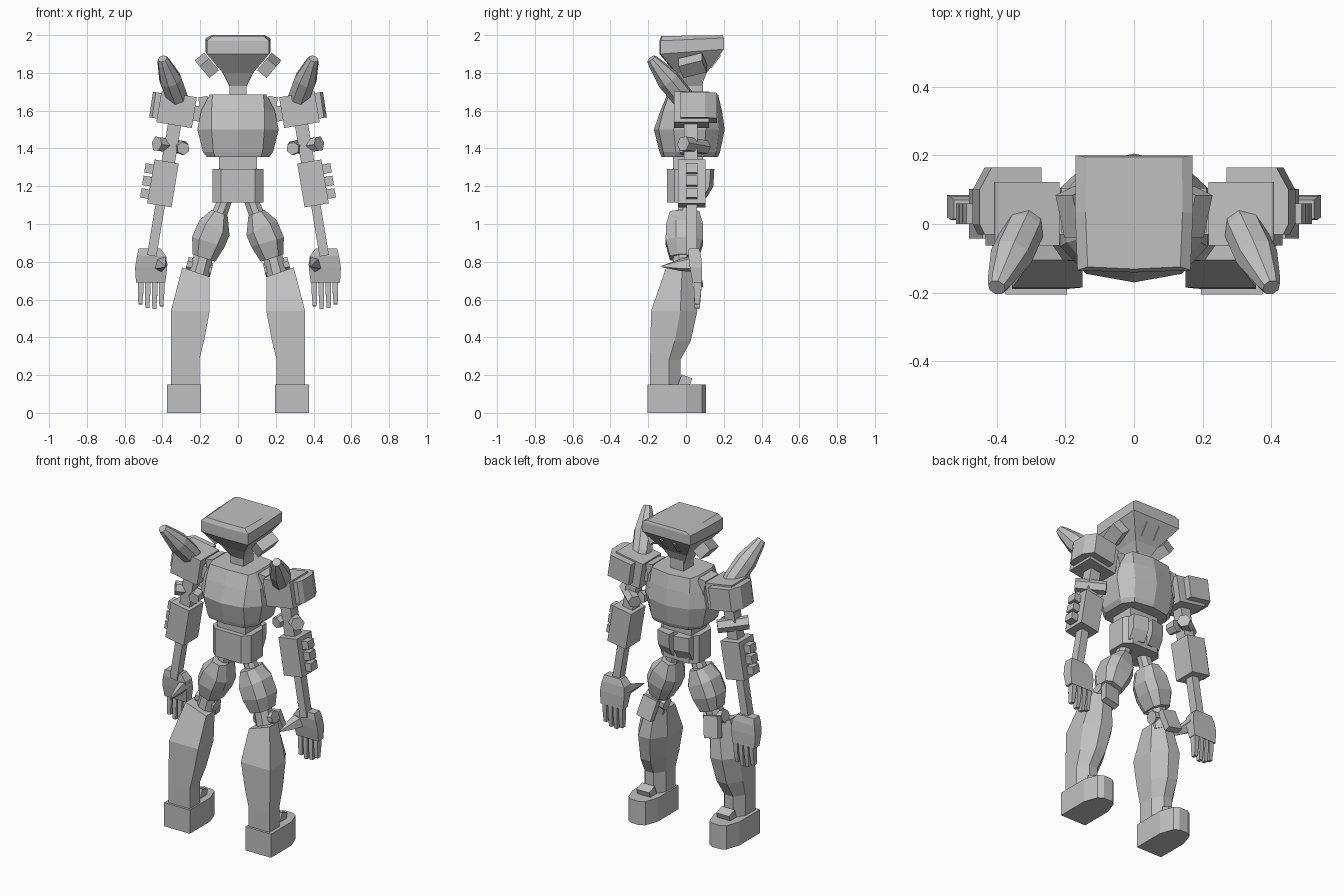
import bpy, bmesh, math
from mathutils import Vector, Matrix

if "Cube" in bpy.data.objects:
    bpy.data.objects.remove(bpy.data.objects["Cube"])

grey = bpy.data.materials.new("plain_grey")
grey.diffuse_color = (0.53, 0.53, 0.53, 1)
grey.use_nodes = True
grey.node_tree.nodes["Principled BSDF"].inputs["Base Color"].default_value = grey.diffuse_color


def finish(name, bm, mirror):
    bmesh.ops.recalc_face_normals(bm, faces=bm.faces)
    me = bpy.data.meshes.new(name)
    bm.to_mesh(me)
    bm.free()
    me.materials.append(grey)
    ob = bpy.data.objects.new(name, me)
    bpy.context.collection.objects.link(ob)
    if mirror:
        ob.modifiers.new("mirror", 'MIRROR').use_mirror_merge = False


def loft(name, rings, mirror=True):
    """Skin a list of equal-length point rings and cap both ends."""
    bm = bmesh.new()
    vs = [[bm.verts.new(p) for p in r] for r in rings]
    n = len(vs[0])
    for a, b in zip(vs, vs[1:]):
        for i in range(n):
            j = (i + 1) % n
            bm.faces.new((a[i], a[j], b[j], b[i]))
    bm.faces.new(vs[0])
    bm.faces.new(vs[-1])
    finish(name, bm, mirror)


def box(name, c, size, rx=0, ry=0, mirror=True):
    bm = bmesh.new()
    m = (Matrix.Translation(c) @ Matrix.Rotation(math.radians(ry), 4, 'Y')
         @ Matrix.Rotation(math.radians(rx), 4, 'X') @ Matrix.Diagonal((*size, 1)))
    bmesh.ops.create_cube(bm, size=1, matrix=m)
    finish(name, bm, mirror)


def tube(name, p0, p1, prof, sides=6, squash=1.0):
    """Tapered bar from p0 to p1; prof lists (fraction, radius)."""
    p0, p1 = Vector(p0), Vector(p1)
    d = p1 - p0
    u = d.cross(Vector((0, 1, 0.01))).normalized()
    v = d.cross(u).normalized()
    rings = []
    for t, r in prof:
        angs = [2 * math.pi * (i + .5) / sides for i in range(sides)]
        rings.append([p0 + d * t + u * r * math.cos(a) + v * r * squash * math.sin(a) for a in angs])
    loft(name, rings)


def octo(z, w, inner, f, fs, b, bs):
    """Eight-sided ring with a ridge at the front and back."""
    return [(0, f, z), (inner, fs, z), (w, fs * .45, z), (w, bs * .6, z), (inner, bs, z), (0, b, z),
            (-inner, bs, z), (-w, bs * .6, z), (-w, fs * .45, z), (-inner, fs, z)]


def head_ring(zf, zb, xf, xb, f, b):
    zm = (zf + zb) / 2
    return [(-xf, f, zf), (0, f - .006, zf), (xf, f, zf), (xb * 1.01, (f + b) / 2, zm),
            (xb, b, zb), (0, b, zb), (-xb, b, zb), (-xb * 1.01, (f + b) / 2, zm)]


# head and neck
loft("head", [head_ring(1.73, 1.73, .045, .045, -.01, .08),
              head_ring(1.80, 1.80, .08, .08, -.05, .11),
              head_ring(1.90, 1.925, .165, .17, -.135, .2),
              head_ring(1.97, 1.985, .165, .17, -.135, .2),
              head_ring(1.995, 2.0, .135, .14, -.125, .195)], False)
box("ear_pod", (.165, .035, 1.84), (.065, .13, .085), rx=18, ry=40)
box("rear_vent", (.045, .158, 1.862), (.022, .008, .085), rx=-36)
box("neck", (0, .04, 1.70), (.09, .10, .1), mirror=False)

# torso
loft("torso", [octo(1.355, .165, .12, -.13, -.115, .17, .15),
               octo(1.38, .185, .13, -.14, -.12, .18, .16),
               octo(1.50, .215, .14, -.17, -.145, .205, .175),
               octo(1.60, .195, .14, -.135, -.12, .19, .165),
               octo(1.685, .15, .135, -.10, -.09, .17, .15)], False)
box("collar_side", (.175, .04, 1.61), (.05, .13, .13), ry=10)
box("waist", (0, .01, 1.32), (.2, .16, .14), mirror=False)


def pelvis_ring(z):
    return [(-.09, -.10, z), (.09, -.10, z), (.135, -.06, z), (.135, .06, z),
            (.09, .10, z), (-.09, .10, z), (-.135, .06, z), (-.135, -.06, z)]


loft("pelvis", [pelvis_ring(1.115), pelvis_ring(1.29)], False)
loft("rear_skirt", [[(.015, .08, z), (.11, .07, z), (.11, y - .02, z), (.015, y, z)]
                    for z, y in ((1.14, .11), (1.2, .145), (1.29, .15))])

# thighs and knees
tube("hip_joint", (.065, 0, 1.14), (.11, 0, 1.02), [(0, .04), (1, .045)], 8)


def thigh_ring(xa, za, xb, zb, f, b):
    def at(t, y):
        return (xa + (xb - xa) * t, y, za + (zb - za) * t)
    return [at(0, f * .5), at(.22, f), at(.78, f), at(1, f * .5),
            at(1, b * .5), at(.78, b), at(.22, b), at(0, b * .5)]


loft("thigh", [thigh_ring(.055, 1.045, .14, 1.075, -.085, .07),
               thigh_ring(.045, .94, .205, 1.02, -.105, .09),
               thigh_ring(.07, .88, .243, .93, -.108, .09),
               thigh_ring(.12, .80, .24, .84, -.085, .065)])
tube("knee_joint", (.18, -.015, .84), (.215, -.02, .7), [(0, .055), (1, .06)], 8)
tube("knee_pin", (.14, -.01, .755), (.27, -.01, .79), [(0, .04), (1, .04)], 8)
box("knee_back_plate", (.225, .055, .735), (.10, .04, .13), rx=14, ry=-12)


# lower legs
def shin_ring(z, xi, xo, f, m, b, slope=0):
    w, c = xo - xi, (xi + xo) / 2
    return [(xi, f, z - slope), (xo, f, z + slope), (xo, m, z + slope),
            (c + w * .2, b, z), (c - w * .2, b, z), (xi, m, z - slope)]


loft("lower_leg", [shin_ring(.13, .205, .355, -.19, -.09, -.03),
                   shin_ring(.28, .205, .355, -.19, -.09, -.03),
                   shin_ring(.38, .18, .355, -.188, -.06, .025),
                   shin_ring(.54, .15, .355, -.185, -.03, .06),
                   shin_ring(.745, .15, .295, -.105, -.02, .03, .025)])
box("ankle_block", (.28, -.005, .165), (.09, .06, .06), rx=-20)

# feet
loft("foot", [[(.195, -.205, z), (.375, -.205, z), (.375, .0, z), (.345, .085, z),
               (.315, .105, z), (.255, .105, z), (.225, .085, z), (.195, .0, z)] for z in (0, .15)])

# shoulders
TILT = -9.5
box("shoulder_joint", (.22, .025, 1.585), (.10, .11, .08), ry=TILT)
box("shoulder_box", (.325, .03, 1.605), (.19, .185, .165), ry=TILT)
loft("shoulder_shell", [[(x + s, y, z + (x - .36) * .167) for x, y in
                         ((.27, -.03), (.435, -.03), (.45, .0), (.45, .1), (.415, .165), (.27, .165))]
                        for z, s in ((1.55, .02), (1.685, 0))])
tube("shoulder_cannon", (.295, .04, 1.6), (.40, -.185, 1.875),
     [(0, .04), (.25, .06), (.6, .062), (.92, .036), (1, .026)], 8)

# arms
box("upper_arm", (.352, .025, 1.43), (.07, .07, .24), ry=TILT)
tube("elbow_pin", (.29, .10, 1.405), (.43, -.015, 1.425), [(0, .04), (1, .042)])
tube("elbow_knob", (.30, .03, 1.405), (.29, -.03, 1.40), [(0, .04), (1, .035)])
box("forearm", (.397, .03, 1.215), (.13, .145, .235), ry=TILT)
for i in range(3):
    box("forearm_button_%d" % (i + 1), (.468 + .011 * i, .03, 1.293 - .066 * i),
        (.05, .06, .05), ry=TILT)
box("wrist_rod", (.432, .03, .98), (.05, .055, .3), ry=TILT)

# hands
loft("palm", [[(a, f, z), (b, f, z), (b, k, z), (a, k, z)] for z, a, b, f, k in
              ((.69, .385, .54, .035, .085), (.77, .375, .545, .02, .085),
               (.83, .38, .535, .012, .08), (.87, .41, .525, .015, .07))])
for i in range(4):
    x = .402 + .037 * i
    z = (.565, .55, .555, .575)[i]
    tube("finger_%d" % (i + 1), (x, .065, .71), (x + .004, .058, z),
         [(0, .021), (.5, .02), (1, .015)], 4, 1.3)
tube("thumb", (.41, .05, .79), (.385, -.13, .775), [(0, .05), (.45, .035), (1, .004)], 5, .7)
